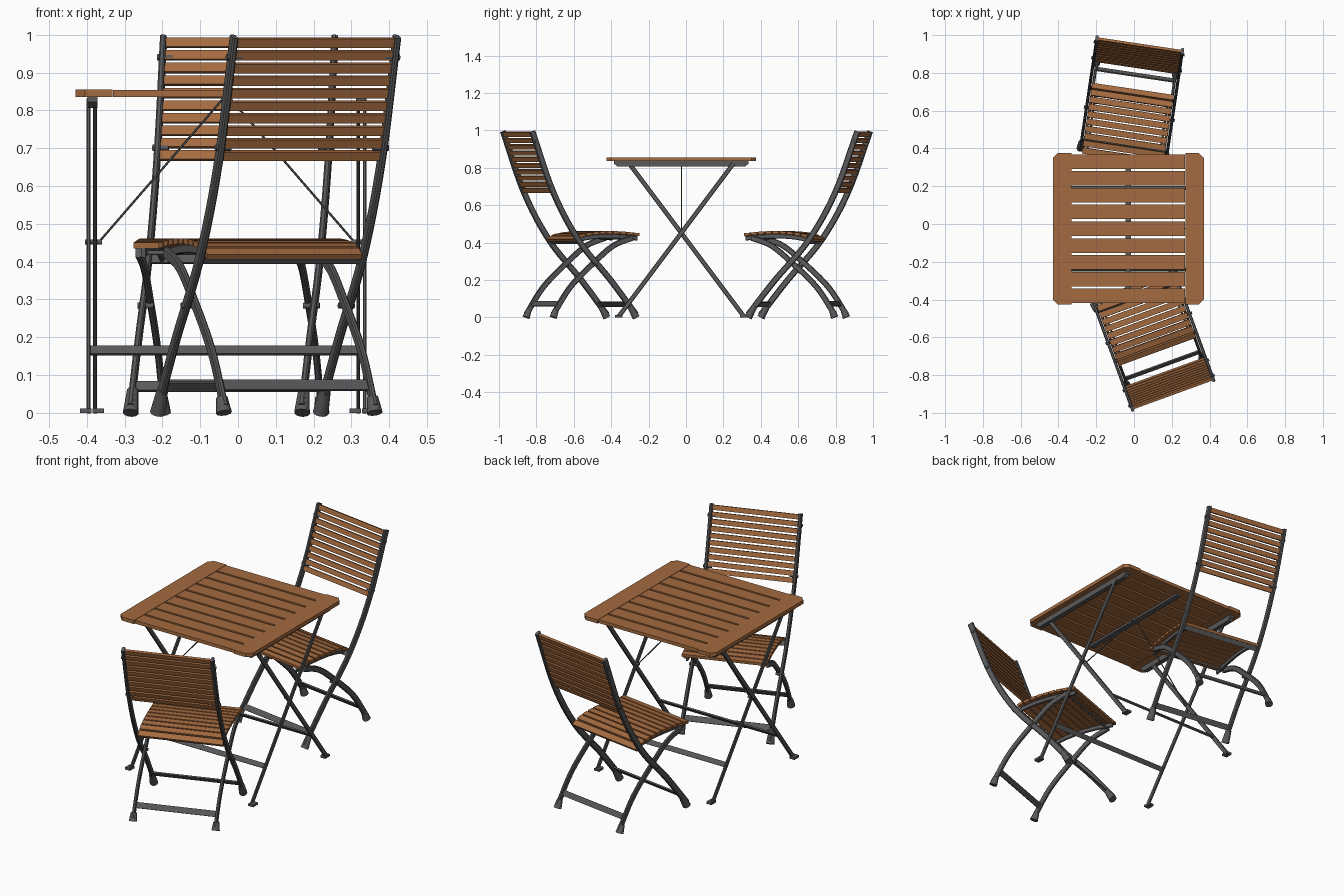
import bpy, bmesh
from math import radians, atan2
from mathutils import Vector, Matrix

if "Cube" in bpy.data.objects:
    bpy.data.objects.remove(bpy.data.objects["Cube"])


def material(name, color):
    m = bpy.data.materials.new(name)
    m.use_nodes = True
    m.diffuse_color = color
    m.node_tree.nodes["Principled BSDF"].inputs["Base Color"].default_value = color
    return m


WOOD = material("oiled wood", (0.37, 0.145, 0.05, 1))
METAL = material("dark grey metal", (0.1, 0.1, 0.104, 1))


def finish(name, bm, mat, place, smooth=False):
    bmesh.ops.recalc_face_normals(bm, faces=bm.faces)
    mesh = bpy.data.meshes.new(name)
    bm.to_mesh(mesh)
    bm.free()
    mesh.materials.append(mat)
    ob = bpy.data.objects.new(name, mesh)
    bpy.context.collection.objects.link(ob)
    ob.matrix_world = place
    if smooth:
        bpy.ops.object.select_all(action='DESELECT')
        ob.select_set(True)
        bpy.context.view_layer.objects.active = ob
        bpy.ops.object.shade_smooth_by_angle(angle=radians(40))
    return ob


def box(name, center, size, mat, place, tilt=0):
    bm = bmesh.new()
    m = Matrix.Translation(center) @ Matrix.Rotation(tilt, 4, 'X') @ Matrix.Diagonal((*size, 1))
    bmesh.ops.create_cube(bm, size=1, matrix=m)
    return finish(name, bm, mat, place)


def rod(name, a, b, r, place, r2=None, sides=10):
    a, b = Vector(a), Vector(b)
    bm = bmesh.new()
    m = Matrix.Translation((a + b) / 2) @ (b - a).to_track_quat('Z', 'Y').to_matrix().to_4x4()
    bmesh.ops.create_cone(bm, cap_ends=True, segments=sides, radius1=r, radius2=r2 or r,
                          depth=(b - a).length, matrix=m)
    return finish(name, bm, METAL, place, True)


def prism(name, outline, depth, mat, place):
    """Extrude a flat outline of 3D points along the depth vector."""
    bm = bmesh.new()
    face = bm.faces.new([bm.verts.new(p) for p in outline])
    ext = bmesh.ops.extrude_face_region(bm, geom=[face])
    bmesh.ops.translate(bm, verts=[v for v in ext["geom"] if isinstance(v, bmesh.types.BMVert)], vec=depth)
    return finish(name, bm, mat, place)


def spline(pts, n=6):
    """Smooth path through (forward, height) points, as 3D points with -y forward."""
    p = [Vector((0, -f, z)) for f, z in pts]
    p = [p[0] * 2 - p[1]] + p + [p[-1] * 2 - p[-2]]
    out = []
    for a, b, c, d in zip(p, p[1:], p[2:], p[3:]):
        for i in range(n):
            t = i / n
            out.append(0.5 * (2 * b + (c - a) * t + (2 * a - 5 * b + 4 * c - d) * t ** 2
                              + (3 * b - a - 3 * c + d) * t ** 3))
    return out + [p[-2]]


def along(path, frac):
    """Point and tilt at a fraction of the path length."""
    left = frac * sum((b - a).length for a, b in zip(path, path[1:]))
    for a, b in zip(path, path[1:]):
        step = (b - a).length
        if left <= step or b is path[-1]:
            d = (b - a) / step
            return a + d * left, atan2(d.z, d.y)
        left -= step


def bar(name, path, x, width, thick, place):
    """Sweep a chamfered flat section along a path in a side plane."""
    w, t, c = width / 2, thick / 2, thick / 4
    section = [(t, w - c), (t - c, w), (c - t, w), (-t, w - c),
               (-t, c - w), (c - t, -w), (t - c, -w), (t, c - w)]
    bm = bmesh.new()
    rings = []
    for i, p in enumerate(path):
        d = (path[min(i + 1, len(path) - 1)] - path[max(i - 1, 0)]).normalized()
        n = Vector((0, -d.z, d.y))
        rings.append([bm.verts.new(p + n * v + Vector((x + u, 0, 0))) for u, v in section])
    for r, s in zip(rings, rings[1:]):
        for k in range(8):
            bm.faces.new((r[k], r[k - 1], s[k - 1], s[k]))
    bm.faces.new(rings[0])
    bm.faces.new(rings[-1])
    return finish(name, bm, METAL, place, True)


def chair(label, x, y, turn):
    place = Matrix.Translation((x, y, 0)) @ Matrix.Rotation(radians(turn), 4, 'Z')
    post = spline([(0, .995), (.12, .667), (.265, .41), (.445, .2), (.59, .015)])
    leg = spline([(.575, .425), (.47, .385), (.365, .30), (.225, .165), (.125, .015)])
    seat = spline([(.245, .415), (.29, .438), (.38, .452), (.5, .453), (.61, .443)])
    rail = [p - Vector((0, 0, .02)) for p in seat[3:]]

    # Side frames with feet and bolts
    for side, s in (("left", 1), ("right", -1)):
        bar(f"{label}_{side}_post", post, s * .229, .032, .016, place)
        bar(f"{label}_{side}_leg", leg, s * .211, .03, .015, place)
        bar(f"{label}_{side}_seat_rail", rail, s * .192, .024, .012, place)
        for part, path, px in (("front", post, .229), ("rear", leg, .212)):
            end, _ = along(path, 1)
            up, _ = along(path, .95)
            up.x = end.x = s * px
            end.z = 0
            rod(f"{label}_{side}_{part}_foot", end, up, .021, place, .015)
        for frac in (.05, .27, .70):
            p, _ = along(post, frac)
            rod(f"{label}_{side}_bolt", p + Vector((s * .2, 0, 0)), p + Vector((s * .243, 0, 0)), .008, place)

    # Cross bars
    for part, path, frac, w in (("front_stretcher", post, .94, .452), ("rear_stretcher", leg, .89, .42),
                                ("seat_crossbar", post, .56, .452)):
        p, tilt = along(path, frac)
        box(f"{label}_{part}", p, (w, .03, .008), METAL, place, tilt)
    p, _ = along(leg, .01)
    rod(f"{label}_seat_pivot", p - Vector((.21, 0, 0)), p + Vector((.21, 0, 0)), .006, place)

    # Wooden slats
    for i in range(10):
        p, tilt = along(post, .015 + .0305 * i)
        box(f"{label}_back_slat", p, (.444, .025, .014), WOOD, place, tilt)
        p, tilt = along(seat, .03 + .94 * i / 9)
        box(f"{label}_seat_slat", p, (.436, .032, .015), WOOD, place, tilt)


chair("back_chair", .03, .95, -8.5)
chair("front_chair", .205, -.90, 200)

# Table top: two chamfered end boards and nine slats
T = Matrix.Translation((-.03, -.025, 0))
for s in (1, -1):
    outline = [(s * .302, -.4), (s * .375, -.4), (s * .4, -.375), (s * .4, .375), (s * .375, .4), (s * .302, .4)]
    prism("table_end_board", [(a, b, .835) for a, b in outline], (0, 0, .02), WOOD, T)
pitch = .8 / 9
for i in range(9):
    box("table_slat", (0, (i - 4) * pitch, .845), (.602, pitch - .012, .018), WOOD, T)

# Rails under the top
for s in (1, -1):
    prism("table_rail", [(s * .355 - .013, a, z) for a, z in ((-.36, .836), (-.36, .822), (-.34, .806),
          (.34, .806), (.36, .822), (.36, .836))], (.026, 0, 0), METAL, T)
box("table_center_bar", (0, 0, .829), (.03, .70, .012), METAL, T)

# Crossed legs, feet, stretchers and braces
for part, d, x in (("outer", 1, .365), ("inner", -1, .348)):
    path = [Vector((0, -d * .335, .005)), Vector((0, d * .28, .825))]
    for s in (1, -1):
        bar(f"table_{part}_leg", path, s * x, .024, .010, T)
        box(f"table_{part}_foot", (s * (x + d * .008), -d * .335, .006), (.03, .04, .012), METAL, T)
    p, tilt = along(path, .195)
    box(f"table_{part}_stretcher", p, (2 * x, .026, .008), METAL, T, tilt)
for s in (1, -1):
    rod("table_brace", (s * .335, 0, .455), (s * .012, 0, .828), .003, T, sides=6)
    rod("table_pivot", (s * .33, 0, .452), (s * .374, 0, .452), .007, T)
